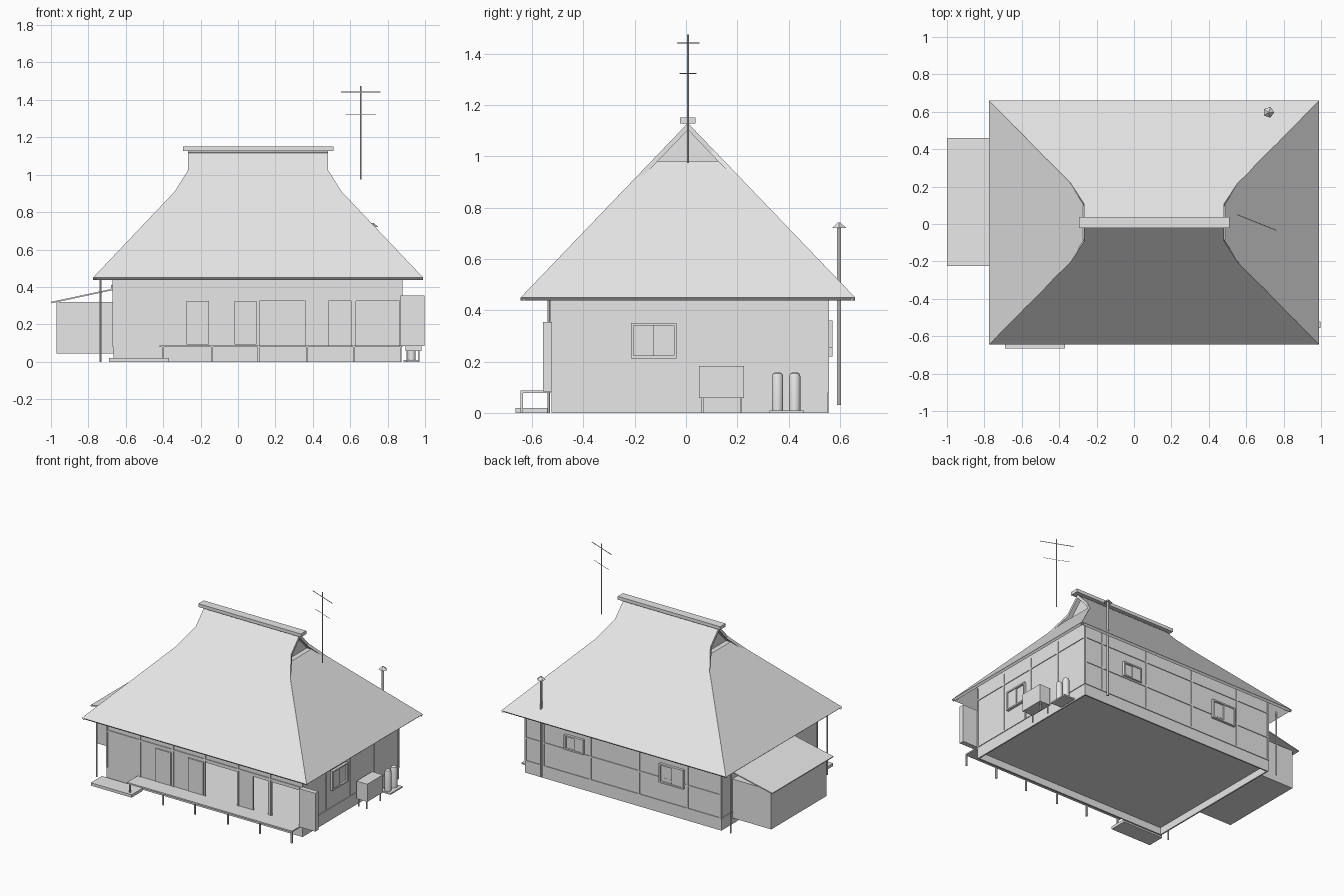
import bpy, bmesh, math
from mathutils import Vector

cube = bpy.data.objects.get("Cube")
if cube:
    bpy.data.objects.remove(cube, do_unlink=True)

GREY = (0.8, 0.8, 0.8, 1)
plain = bpy.data.materials.new("light_grey")
plain.use_nodes = True
plain.diffuse_color = GREY
plain.node_tree.nodes["Principled BSDF"].inputs["Base Color"].default_value = GREY


def finish(name, bm, smooth=False):
    bmesh.ops.recalc_face_normals(bm, faces=bm.faces)
    mesh = bpy.data.meshes.new(name)
    bm.to_mesh(mesh)
    bm.free()
    mesh.materials.append(plain)
    ob = bpy.data.objects.new(name, mesh)
    bpy.context.collection.objects.link(ob)
    if smooth:
        bpy.context.view_layer.objects.active = ob
        ob.select_set(True)
        bpy.ops.object.shade_smooth_by_angle()
        ob.select_set(False)


def boxes(name, *spans):
    """One object from boxes given as x0, x1, y0, y1, z0, z1."""
    bm = bmesh.new()
    for x0, x1, y0, y1, z0, z1 in spans:
        for v in bmesh.ops.create_cube(bm, size=1)["verts"]:
            v.co = Vector(((x0 + x1) / 2 + v.co.x * (x1 - x0),
                           (y0 + y1) / 2 + v.co.y * (y1 - y0),
                           (z0 + z1) / 2 + v.co.z * (z1 - z0)))
    finish(name, bm)


def lathe(name, x, y, profile, sides, smooth=True):
    """Turned part from (radius, height) pairs."""
    bm = bmesh.new()
    rings = []
    for r, z in profile:
        rings.append([bm.verts.new((x + r * math.cos(math.tau * i / sides),
                                    y + r * math.sin(math.tau * i / sides), z))
                      for i in range(sides)])
    for a, b in zip(rings, rings[1:]):
        for i in range(sides):
            j = (i + 1) % sides
            bm.faces.new((a[i], a[j], b[j], b[i]))
    bm.faces.new(rings[0])
    bm.faces.new(rings[-1])
    finish(name, bm, smooth)


def sheet(name, polygon, thickness=0.0):
    """Flat panel, thickened towards its underside."""
    bm = bmesh.new()
    face = bm.faces.new([bm.verts.new(p) for p in polygon])
    face.normal_update()
    if thickness:
        shift = face.normal * thickness * (-1 if face.normal.z > 0 else 1)
        extruded = bmesh.ops.extrude_face_region(bm, geom=[face], use_keep_orig=True)["geom"]
        for v in extruded:
            if isinstance(v, bmesh.types.BMVert):
                v.co += shift
    finish(name, bm)


def rod(name, a, b, radius):
    a, b = Vector(a), Vector(b)
    bm = bmesh.new()
    bmesh.ops.create_cone(bm, cap_ends=True, segments=6, radius1=radius, radius2=radius,
                          depth=(b - a).length)
    turn = (b - a).to_track_quat("Z", "Y")
    for v in bm.verts:
        v.co = turn @ v.co + (a + b) / 2
    finish(name, bm)


# Hollow house body: walls reach up into the roof, the floor is raised
L, R, F, B = -0.665, 0.875, -0.525, 0.553
W, TOP, FLOOR, HEAD = 0.01, 0.54, 0.085, 0.325
boxes("side_and_back_walls", (L, L + W, F, B, 0, TOP), (R - W, R, F, B, 0, TOP),
      (L + W, R - W, B - W, B, 0, TOP))
boxes("floor", (L + W, R - W, F + W, B - W, 0.05, FLOOR))

# Front wall with three open doorways
piers = [(L + W, 0.105), (0.36, 0.485), (0.605, 0.63)]
boxes("front_wall", (L + W, R - W, F, F + W, 0, FLOOR), (L + W, R - W, F, F + W, HEAD, TOP),
      *[(a, b, F, F + W, FLOOR, HEAD) for a, b in piers])
boxes("sliding_doors", *[(a, b, F - 0.009, F, 0.092, HEAD)
                         for a, b in ((-0.275, -0.155), (-0.02, 0.1))])

# Thatched roof: two long slopes with curved hips, two short end slopes
CX, CY, EAVE, RIDGE, THATCH = 0.1075, 0.0075, 0.45, 1.13, 0.018
HALF_X, HALF_Y = 0.8825, 0.652
hip = [(HALF_X, EAVE), (0.446, 0.91), (0.374, 1.025), (0.374, RIDGE)]


def half_depth(z):
    return HALF_Y * (RIDGE - z) / (RIDGE - EAVE)


for side, label in ((-1, "front"), (1, "back")):
    edge = [(x, side * half_depth(z), z) for x, z in hip]
    outline = edge + [(-x, y, z) for x, y, z in reversed(edge)]
    sheet(label + "_roof_slope", [(CX + x, CY + y, z) for x, y, z in outline], THATCH)

SILL = 0.98
for side, label in ((-1, "right_end"), (1, "left_end")):
    w = half_depth(SILL) - 0.004
    top_x, wall_x = CX + side * 0.379, CX + side * 0.345
    low_x = CX + side * HALF_X
    sheet(label + "_roof_slope", [(low_x, CY - HALF_Y, EAVE), (low_x, CY + HALF_Y, EAVE),
                                  (top_x, CY + w, SILL), (top_x, CY - w, SILL)], THATCH)
    sheet(label + "_gable_sill", [(top_x, CY - w, SILL), (top_x, CY + w, SILL),
                                  (wall_x, CY + w, SILL), (wall_x, CY - w, SILL)])
    sheet(label + "_gable_wall", [(wall_x, CY - w, SILL), (wall_x, CY + w, SILL),
                                  (wall_x, CY, RIDGE - 0.005)])

boxes("ridge_cap", (-0.295, 0.51, CY - 0.03, CY + 0.03, 1.128, 1.151))

# Timber framing on each wall
T = 0.005
bays = [L + 0.005, -0.4, -0.14, 0.11, 0.37, 0.62, R - 0.005]
boxes("front_timbers",
      *[(x - 0.006, x + 0.006, F - T, F, FLOOR, 0.51) for x in bays],
      *[(L, R, F - T, F, z - 0.006, z + 0.006) for z in (0.345, 0.43)])
boxes("back_timbers",
      *[(x - 0.006, x + 0.006, B, B + T, FLOOR, 0.51)
        for x in (L + 0.005, -0.4, -0.02, 0.36, 0.73, R - 0.005)],
      *[(L, R, B, B + T, z - 0.005, z + 0.005) for z in (FLOOR, 0.25, 0.43)])
for x0, x1, label in ((L - T, L, "right"), (R, R + T, "left")):
    boxes(label + "_timbers",
          *[(x0, x1, y - 0.006, y + 0.006, FLOOR, 0.51)
            for y in (F + 0.006, -0.26, 0.01, 0.28, B - 0.006)],
          *[(x0, x1, F, B, z - 0.005, z + 0.005) for z in (FLOOR, 0.43)])


def window(name, spot, u0, u1, z0, z1):
    """Frame, glass and one sliding sash on the left side or back wall."""
    f = 0.01

    def place(a, b, lo, hi, depth):
        if spot == "left":
            return (R, R + depth, a, b, lo, hi)
        return (a, b, B, B + depth, lo, hi)

    boxes(name + "_frame",
          place(u0, u0 + f, z0, z1, 0.018), place(u1 - f, u1, z0, z1, 0.018),
          place(u0 + f, u1 - f, z0, z0 + f, 0.018), place(u0 + f, u1 - f, z1 - f, z1, 0.018))
    boxes(name + "_glass", place(u0 + f, u1 - f, z0 + f, z1 - f, 0.004))
    boxes(name + "_sash", place(u0 + f, (u0 + u1) / 2, z0 + f, z1 - f, 0.012))


window("left_window", "left", -0.214, -0.037, 0.213, 0.35)
window("small_back_window", "back", 0.41, 0.56, 0.255, 0.36)
window("large_back_window", "back", -0.375, -0.185, 0.22, 0.355)

# Veranda, stepping stone and shutter box
boxes("veranda_deck", (-0.42, R, -0.645, F, 0.078, 0.088))
boxes("veranda_legs", *[(x - 0.005, x + 0.005, -0.645, -0.635, 0, 0.08) for x in bays[1:]])
boxes("step_slab", (-0.69, -0.37, -0.665, -0.54, 0, 0.02))
boxes("shutter_box", (0.87, 0.997, -0.557, -0.522, 0.083, 0.355))

# Lean-to shed on the right side with its posts
boxes("shed_body", (-0.97, L, -0.19, 0.43, 0.043, 0.32))
sheet("shed_roof", [(-1, -0.225, 0.32), (L, -0.225, 0.392), (L, 0.46, 0.392), (-1, 0.46, 0.32)],
      0.008)
boxes("shed_roof_ledger", (L - 0.015, L, -0.225, 0.46, 0.38, 0.41))
for y, label in ((-0.535, "front"), (0.55, "back")):
    rod(label + "_eave_post", (-0.735, y, 0), (-0.735, y, 0.47), 0.005)

# Outdoor unit and gas bottles on the left side
boxes("outdoor_unit", (0.895, 0.98, 0.05, 0.226, 0.058, 0.183))
boxes("outdoor_unit_legs", *[(x, x + 0.008, y, y + 0.008, 0, 0.058)
                             for x in (0.9, 0.962) for y in (0.06, 0.21)])
boxes("gas_bottle_base", (0.885, 0.97, 0.325, 0.46, 0, 0.01))
for i, y in enumerate((0.357, 0.424)):
    lathe(f"gas_bottle_{i + 1}", 0.928, y,
          [(0.022, 0.01), (0.022, 0.142), (0.018, 0.153), (0.01, 0.158)], 16)

# Flue pipe behind the house
lathe("flue_pipe", 0.72, 0.597, [(0.008, 0.03), (0.008, 0.725)], 12)
lathe("flue_cap", 0.72, 0.597, [(0.03, 0.72), (0.004, 0.743)], 5, smooth=False)

# Aerial
rod("aerial_mast", (0.657, 0.008, 0.975), (0.657, 0.008, 1.475), 0.004)
for label, z, s, r in (("upper", 1.442, 1, 0.0025), ("lower", 1.323, 0.77, 0.0015)):
    rod(label + "_aerial_bar", (0.657 - 0.105 * s, 0.008 + 0.042 * s, z),
        (0.657 + 0.105 * s, 0.008 - 0.042 * s, z), r)
